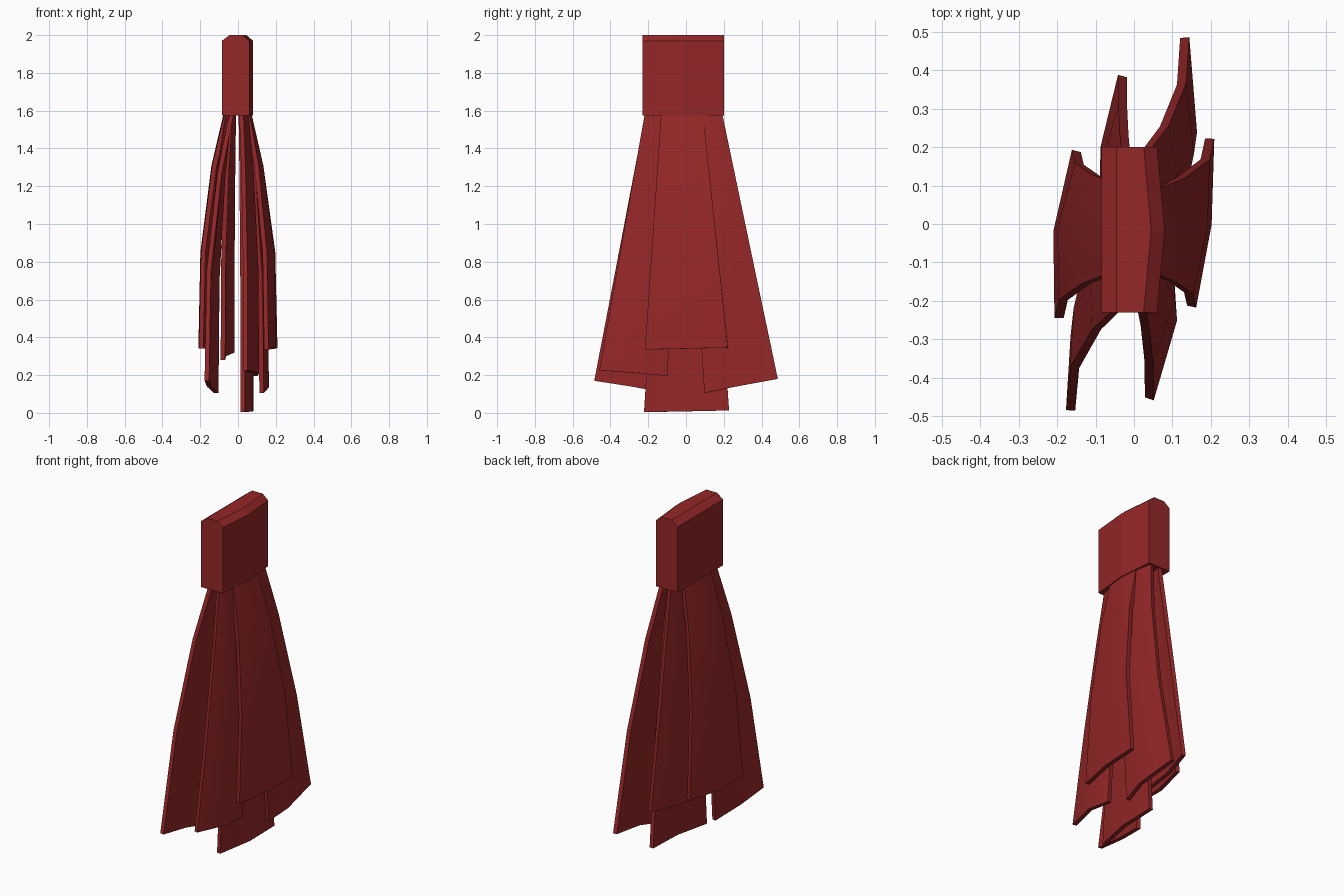
import bpy, bmesh, math

if "Cube" in bpy.data.objects:
    bpy.data.objects.remove(bpy.data.objects["Cube"])

red = bpy.data.materials.new("dark red")
red.diffuse_color = (0.30, 0.02, 0.021, 1)
red.use_nodes = True
red.node_tree.nodes["Principled BSDF"].inputs["Base Color"].default_value = red.diffuse_color


def make_object(name, bm):
    bmesh.ops.recalc_face_normals(bm, faces=bm.faces)
    mesh = bpy.data.meshes.new(name)
    bm.to_mesh(mesh)
    bm.free()
    mesh.materials.append(red)
    ob = bpy.data.objects.new(name, mesh)
    bpy.context.collection.objects.link(ob)
    return ob


# Top block: flat left side, right side bulging in the middle, chamfered top
bm = bmesh.new()
rings = []
for y, bulge in ((-0.23, 0.0), (-0.015, 0.02), (0.2, 0.0)):
    r = 0.06 + bulge
    profile = ((-0.085, 1.575), (r, 1.575), (r, 1.97), (r - 0.035, 2.0),
               (-0.045, 2.0), (-0.085, 1.97))
    rings.append([bm.verts.new((x, y, z)) for x, z in profile])
for a, b in zip(rings, rings[1:]):
    for i in range(6):
        j = (i + 1) % 6
        bm.faces.new((a[i], a[j], b[j], b[i]))
bm.faces.new(rings[0])
bm.faces.new(rings[-1])
make_object("top_block", bm)

# Hanging cloth strips: each is lofted from a three-point top to a three-point hem
# along a curve that flares quickly near the top and then hangs straight.
ROWS = ((0.0, 0.0), (0.22, 0.48), (0.59, 0.92), (1.0, 1.0))   # height, sideways flare
TOP_Z = 1.58


def strip(name, top, hem):
    bm = bmesh.new()
    grid = []
    for t, f in ROWS:
        grid.append([bm.verts.new((tx + (hx - tx) * f,
                                   ty + (hy - ty) * t,
                                   TOP_Z + (hz - TOP_Z) * t))
                     for (tx, ty), (hx, hy, hz) in zip(top, hem)])
    for a, b in zip(grid, grid[1:]):
        for i in range(2):
            bm.faces.new((a[i], a[i + 1], b[i + 1], b[i]))
    ob = make_object(name, bm)
    solid = ob.modifiers.new("thickness", 'SOLIDIFY')
    solid.thickness = 0.024
    solid.offset = 0
    bpy.ops.object.select_all(action='DESELECT')
    ob.select_set(True)
    bpy.context.view_layer.objects.active = ob
    bpy.ops.object.modifier_apply(modifier="thickness")
    bpy.ops.object.shade_smooth_by_angle(angle=math.radians(40))


strip("right_strip",
      ((0.05, -0.13), (0.06, -0.02), (0.05, 0.09)),
      ((0.15, -0.215, 0.335), (0.19, 0.0, 0.34), (0.197, 0.222, 0.345)))
strip("left_strip",
      ((-0.055, 0.11), (-0.065, 0.0), (-0.06, -0.13)),
      ((-0.15, 0.19, 0.345), (-0.198, -0.02, 0.34), (-0.195, -0.245, 0.34)))
strip("front_right_strip",
      ((0.018, -0.215), (0.045, -0.12), (0.045, -0.02)),
      ((0.04, -0.455, 0.225), (0.1, -0.25, 0.21), (0.09, -0.1, 0.195)))
strip("front_left_strip",
      ((-0.035, -0.215), (-0.055, -0.12), (-0.045, -0.02)),
      ((-0.165, -0.485, 0.17), (-0.153, -0.29, 0.14), (-0.115, -0.1, 0.105)))
strip("back_right_strip",
      ((0.03, 0.19), (0.05, 0.1), (0.04, 0.0)),
      ((0.132, 0.485, 0.18), (0.152, 0.24, 0.135), (0.125, 0.1, 0.105)))
strip("back_left_strip",
      ((-0.022, 0.19), (-0.04, 0.1), (-0.04, 0.0)),
      ((-0.03, 0.385, 0.32), (-0.075, 0.2, 0.3), (-0.08, 0.02, 0.28)))
strip("inner_strip",
      ((0.015, -0.12), (0.03, 0.0), (0.025, 0.12)),
      ((0.025, -0.22, 0.004), (0.068, 0.0, 0.008), (0.07, 0.228, 0.013)))
